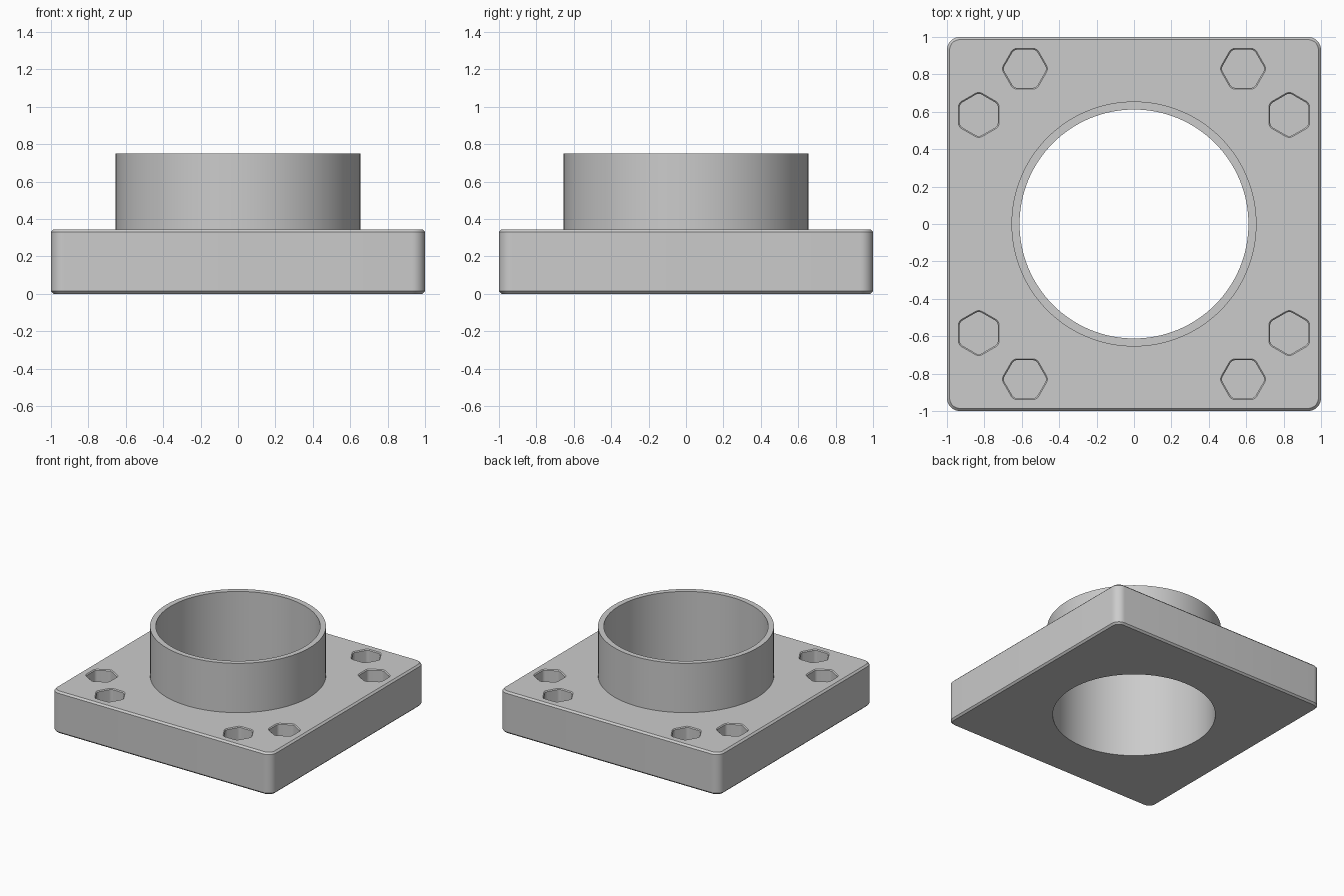
import bpy, bmesh, math

if "Cube" in bpy.data.objects:
    bpy.data.objects.remove(bpy.data.objects["Cube"])

grey = bpy.data.materials.new("light_grey")
grey.diffuse_color = (0.6, 0.6, 0.6, 1)
grey.use_nodes = True
grey.node_tree.nodes["Principled BSDF"].inputs["Base Color"].default_value = grey.diffuse_color


def rounded_polygon(sides, flat, radius, turn=0.0, steps=6):
    """Outline of a regular polygon (centre-to-flat distance) with rounded corners."""
    half = math.pi / sides
    reach = (flat - radius) / math.cos(half)
    pts = []
    for i in range(sides):
        mid = turn + 2 * half * i
        for s in range(steps + 1):
            a = mid - half + 2 * half * s / steps
            pts.append((reach * math.cos(mid) + radius * math.cos(a),
                        reach * math.sin(mid) + radius * math.sin(a)))
    return pts


def circle(radius, count=128):
    return [(radius * math.cos(2 * math.pi * i / count),
             radius * math.sin(2 * math.pi * i / count)) for i in range(count)]


def loft(name, layers, centre=(0, 0)):
    """Closed solid through a stack of (outline, z) layers."""
    bm = bmesh.new()
    rings = [[bm.verts.new((x + centre[0], y + centre[1], z)) for x, y in pts]
             for pts, z in layers]
    n = len(rings[0])
    for low, high in zip(rings, rings[1:]):
        for i in range(n):
            j = (i + 1) % n
            bm.faces.new((low[i], low[j], high[j], high[i]))
    bm.faces.new(rings[0][::-1])
    bm.faces.new(rings[-1])
    bmesh.ops.recalc_face_normals(bm, faces=bm.faces)
    mesh = bpy.data.meshes.new(name)
    bm.to_mesh(mesh)
    bm.free()
    mesh.materials.append(grey)
    ob = bpy.data.objects.new(name, mesh)
    bpy.context.collection.objects.link(ob)
    return ob


def combine(target, other, operation):
    """Apply a boolean and remove the helper."""
    bpy.context.view_layer.objects.active = target
    mod = target.modifiers.new("boolean", 'BOOLEAN')
    mod.operation, mod.solver, mod.object = operation, 'EXACT', other
    bpy.ops.object.modifier_apply(modifier=mod.name)
    bpy.data.objects.remove(other)


# Square plate with rounded corners and chamfered rims
TOP, CH = 0.345, 0.014
full = rounded_polygon(4, 1.0, 0.07, math.pi / 4, 8)
inset = rounded_polygon(4, 1.0 - CH, 0.07 - CH, math.pi / 4, 8)
flange = loft("flange_plate", [(inset, 0), (full, CH), (full, TOP - CH), (inset, TOP)])

# Round collar and the bore through both
collar = loft("collar", [(circle(0.655), 0.1), (circle(0.655), 0.75)])
combine(flange, collar, 'UNION')
bore = loft("bore_cutter", [(circle(0.612), -0.2), (circle(0.612), 1.0)])
combine(flange, bore, 'DIFFERENCE')

# Paired blind hexagonal pockets at each corner, with a fine rim chamfer
NEAR, FAR, FLOOR, RIM = 0.583, 0.83, 0.1, 0.007
for sx in (-1, 1):
    for sy in (-1, 1):
        for x, y, turn in ((NEAR, FAR, 0), (FAR, NEAR, math.pi / 6)):
            wall = rounded_polygon(6, 0.102, 0.03, turn)
            rim = rounded_polygon(6, 0.102 + RIM, 0.03 + RIM, turn)
            pocket = loft("pocket_cutter", [(wall, FLOOR), (wall, TOP - RIM),
                                            (rim, TOP), (rim, TOP + 0.1)],
                          (sx * x, sy * y))
            combine(flange, pocket, 'DIFFERENCE')

# Smooth the round walls, keep the rims crisp
bpy.ops.object.select_all(action='DESELECT')
flange.select_set(True)
bpy.context.view_layer.objects.active = flange
bpy.ops.object.shade_smooth_by_angle(angle=math.radians(30))
flange.name = "flange_with_collar"
